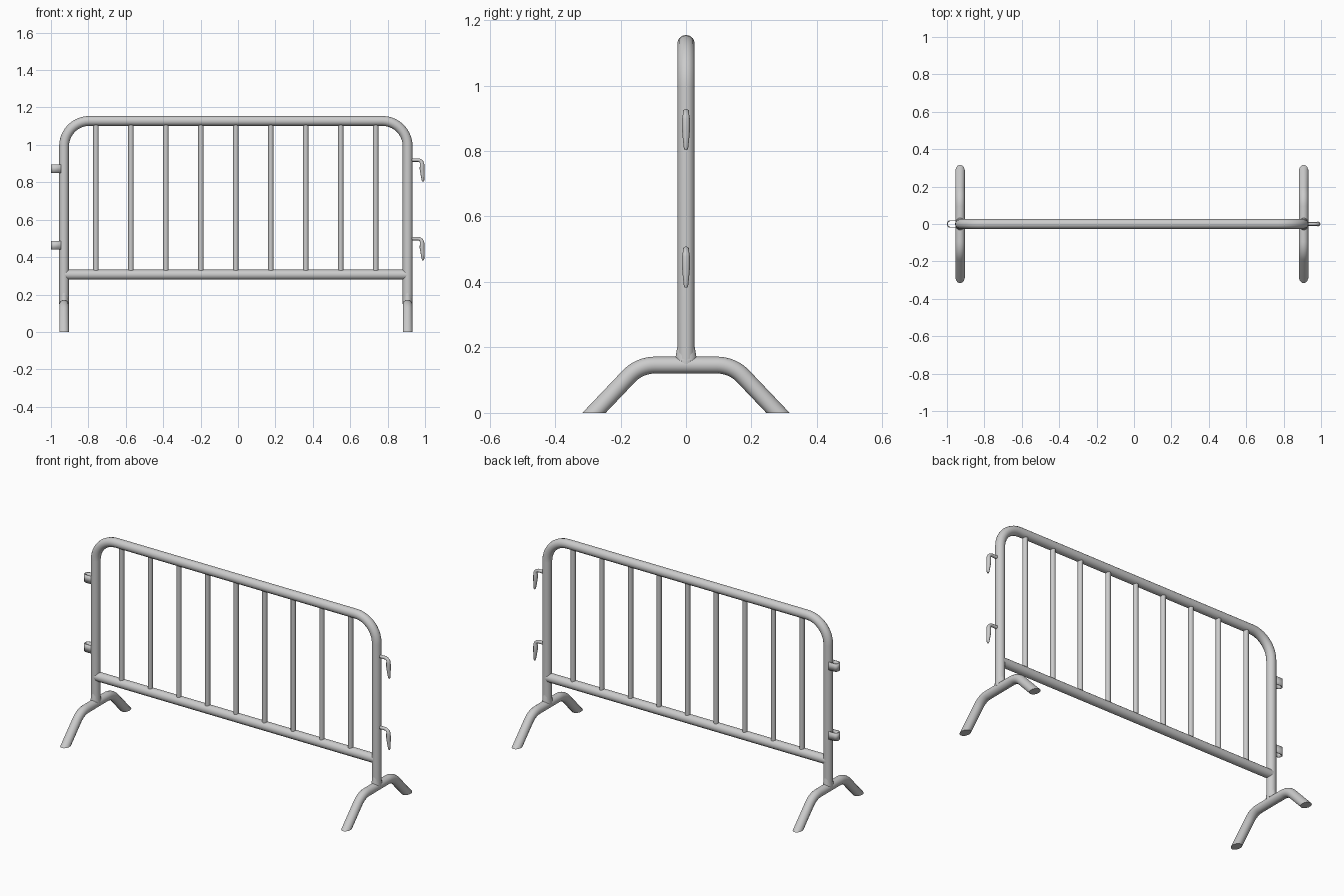
import bpy, bmesh, math
from mathutils import Vector

if "Cube" in bpy.data.objects:
    bpy.data.objects.remove(bpy.data.objects["Cube"])

CX = -0.0115            # middle of the railing
HALF = 0.9185           # post distance from that middle
R = 0.0265              # main tube radius


def fillet(pts, rad, n=8):
    """Round the inner corners of a polyline."""
    pts = [Vector(p) for p in pts]
    out = [pts[0]]
    for a, b, c in zip(pts, pts[1:], pts[2:]):
        u, v = (a - b).normalized(), (c - b).normalized()
        half = u.angle(v) / 2
        centre = b + (u + v).normalized() * rad / math.sin(half)
        p, q = b + u * rad / math.tan(half), b + v * rad / math.tan(half)
        for i in range(n + 1):
            d = (p - centre).normalized().slerp((q - centre).normalized(), i / n)
            out.append(centre + d * rad)
    return out + [pts[-1]]


def finish(name, bm, angle=40):
    bmesh.ops.recalc_face_normals(bm, faces=bm.faces)
    mesh = bpy.data.meshes.new(name)
    bm.to_mesh(mesh)
    bm.free()
    ob = bpy.data.objects.new(name, mesh)
    bpy.context.collection.objects.link(ob)
    bpy.ops.object.select_all(action='DESELECT')
    ob.select_set(True)
    bpy.context.view_layer.objects.active = ob
    bpy.ops.object.shade_smooth_by_angle(angle=math.radians(angle))
    return ob


def tube(name, path, radii, normal, sides=14, floor_cut=False):
    """Sweep a circle along a path lying in the plane with this normal."""
    path = [Vector(p) for p in path]
    if not isinstance(radii, list):
        radii = [radii] * len(path)
    nrm = Vector(normal)
    bm = bmesh.new()
    rings = []
    for i, (p, r) in enumerate(zip(path, radii)):
        t = path[min(i + 1, len(path) - 1)] - path[max(i - 1, 0)]
        side = nrm.cross(t).normalized()
        angles = [2 * math.pi * k / sides for k in range(sides)]
        rings.append([bm.verts.new(p + r * (math.cos(a) * side + math.sin(a) * nrm)) for a in angles])
    for a, b in zip(rings, rings[1:]):
        for k in range(sides):
            j = (k + 1) % sides
            bm.faces.new((a[k], a[j], b[j], b[k]))
    bm.faces.new(rings[0])
    bm.faces.new(rings[-1])
    if floor_cut:
        geom = bm.verts[:] + bm.edges[:] + bm.faces[:]
        bmesh.ops.bisect_plane(bm, geom=geom, plane_co=(0, 0, 0), plane_no=(0, 0, 1), clear_inner=True)
        bmesh.ops.holes_fill(bm, edges=[e for e in bm.edges if e.is_boundary], sides=0)
    return finish(name, bm)


# Bent outer frame: two posts and the top rail
L, RT = CX - HALF, CX + HALF
tube("outer_frame", fillet([(L, 0, 0.15), (L, 0, 1.128), (RT, 0, 1.128), (RT, 0, 0.15)], 0.135, 10),
     R, (0, 1, 0))

# Bottom rail
tube("bottom_rail", [(L, 0, 0.306), (RT, 0, 0.306)], R, (0, 1, 0))

# Vertical bars
for i in range(9):
    x = CX + (i - 4) * 0.187
    tube(f"bar_{i + 1}", [(x, 0, 0.315), (x, 0, 1.12)], 0.0145, (0, 1, 0), 12)

# Bent feet with a weld collar under each post
for side, x in (("left", L), ("right", RT)):
    foot = fillet([(x, -0.34, -0.062), (x, -0.142, 0.146), (x, 0.142, 0.146), (x, 0.34, -0.062)], 0.11)
    tube(f"{side}_foot", foot, 0.0258, (1, 0, 0), floor_cut=True)
    collar = tube(f"{side}_weld", [(0, 0, 0.16), (0, 0, 0.175), (0, 0, 0.21)], [0.034, 0.032, 0.026], (0, 1, 0))
    collar.location.x = x
    collar.scale.x = 0.78

# Hooks on the right post
for name, z in (("upper_hook", 0.919), ("lower_hook", 0.499)):
    path = fillet([(0.915, 0, z), (0.984, 0, z), (0.984, 0, z - 0.05)], 0.022, 6)
    radii = [0.0095] * 5 + [0.0105, 0.011, 0.012, 0.0125]
    path += [Vector((0.987, 0, z - 0.085)), Vector((0.989, 0, z - 0.108)), Vector((0.989, 0, z - 0.116))]
    radii += [0.0095, 0.007, 0.004]
    tube(name, path, radii, (0, 1, 0), 12)

# Strap eyelets on the left post
for name, z in (("upper_eyelet", 0.85), ("lower_eyelet", 0.44)):
    loop = fillet([(-0.93, 0.02, z), (-1.0, 0.02, z), (-1.0, -0.02, z), (-0.93, -0.02, z)], 0.0175, 6)
    bm = bmesh.new()
    low = [bm.verts.new(p) for p in loop]
    high = [bm.verts.new(p + Vector((0, 0, 0.046))) for p in loop]
    for i in range(len(loop) - 1):
        bm.faces.new((low[i], low[i + 1], high[i + 1], high[i]))
    # wall grows inward from the outer outline
    ob = finish(name, bm)
    mod = ob.modifiers.new("thickness", 'SOLIDIFY')
    mod.thickness = 0.005
    inward = ob.data.polygons[0].normal.y > 0
    mod.offset = -1 if inward else 1
